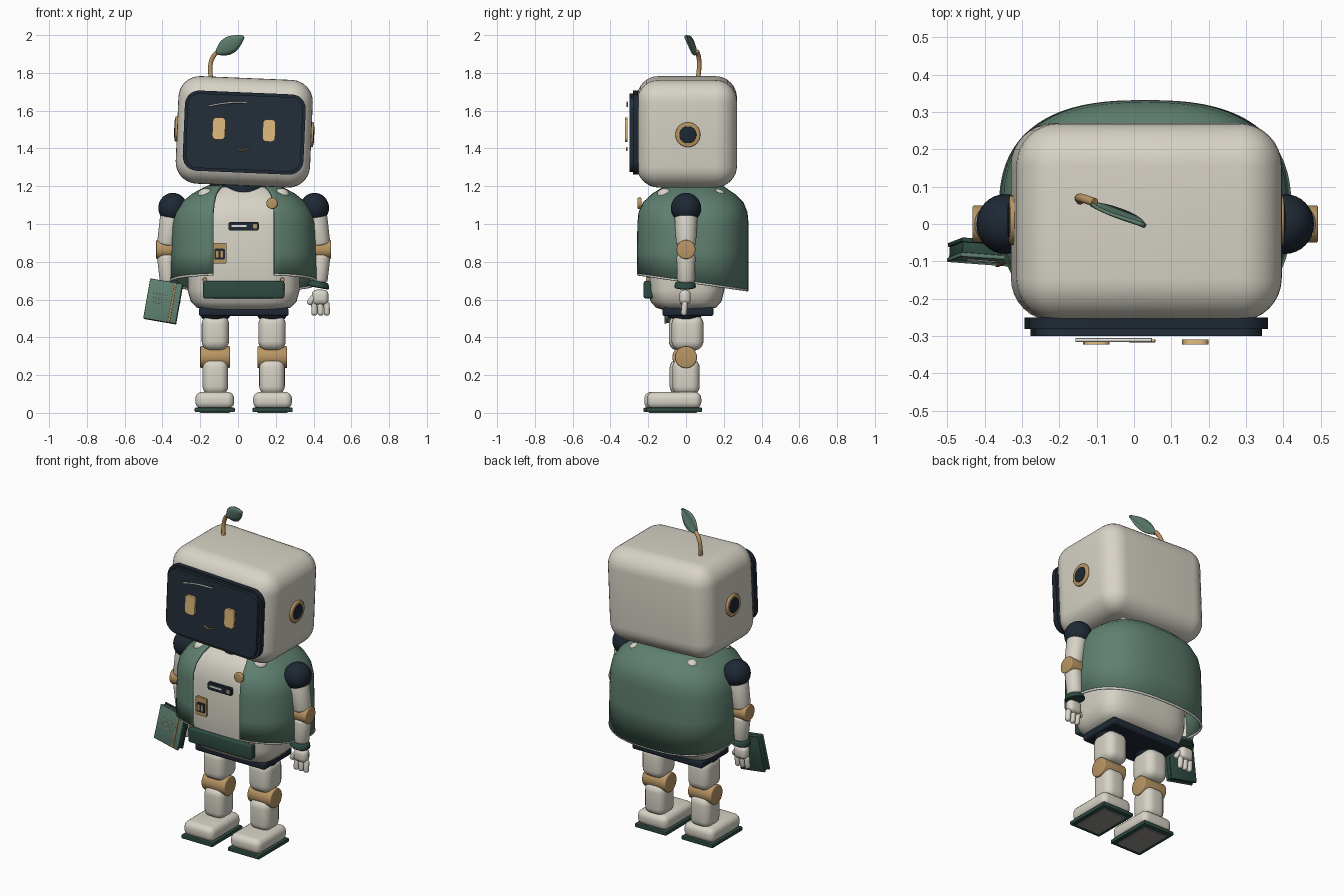
import bpy, bmesh, math
from mathutils import Vector, Matrix

if "Cube" in bpy.data.objects:
    bpy.data.objects.remove(bpy.data.objects["Cube"], do_unlink=True)


def material(name, *rgb):
    m = bpy.data.materials.new(name)
    m.use_nodes = True
    m.diffuse_color = (*rgb, 1)
    m.node_tree.nodes["Principled BSDF"].inputs["Base Color"].default_value = (*rgb, 1)
    return m


CREAM = material("cream shell", .68, .65, .565)
GREEN = material("sage green", .114, .216, .162)
DARK = material("dark green", .027, .07, .052)
NAVY = material("navy", .013, .021, .034)
SCREEN = material("screen glass", .017, .028, .042)
TAN = material("brass tan", .48, .30, .125)
AMBER = material("amber glow", .76, .50, .21)
WHITE = material("soft white", .78, .77, .71)
GREY = material("sole grey", .30, .275, .26)
C = .03  # body centre line


def make(name, bm, mat, loc=(0, 0, 0), rot=None):
    bmesh.ops.recalc_face_normals(bm, faces=bm.faces[:])
    for f in bm.faces:
        f.smooth = True
    for e in bm.edges:
        e.smooth = e.calc_face_angle(0) < math.radians(35)
    me = bpy.data.meshes.new(name)
    bm.to_mesh(me)
    bm.free()
    me.materials.append(mat)
    o = bpy.data.objects.new(name, me)
    bpy.context.collection.objects.link(o)
    o.matrix_basis = Matrix.Translation(loc) @ (rot.to_4x4() if rot else Matrix())
    return o


def box(name, loc, size, bevel, mat, segs=4, flat=False):
    """Rounded box; flat rounds only the outline seen from the front."""
    bm = bmesh.new()
    bmesh.ops.create_cube(bm, size=1)
    bmesh.ops.scale(bm, vec=size, verts=bm.verts[:])
    edges = [e for e in bm.edges
             if not flat or abs((e.verts[0].co - e.verts[1].co).normalized().y) > .9]
    bmesh.ops.bevel(bm, geom=edges, offset=bevel, segments=segs, profile=.5,
                    affect='EDGES', clamp_overlap=True)
    return make(name, bm, mat, loc)


def rod(name, a, b, r1, mat, r2=None, bevel=.006, segs=32):
    """Cylinder between two points with softened ends."""
    a, b = Vector(a), Vector(b)
    bm = bmesh.new()
    bmesh.ops.create_cone(bm, cap_ends=True, segments=segs, radius1=r1,
                          radius2=r2 or r1, depth=(b - a).length)
    rims = [e for e in bm.edges if abs(e.verts[0].co.z - e.verts[1].co.z) < 1e-5]
    bmesh.ops.bevel(bm, geom=rims, offset=bevel, segments=3, profile=.5, affect='EDGES')
    return make(name, bm, mat, (a + b) / 2, (b - a).to_track_quat('Z', 'Y').to_matrix())


def ball(name, loc, size, mat):
    bm = bmesh.new()
    bmesh.ops.create_uvsphere(bm, u_segments=32, v_segments=16, radius=1)
    bmesh.ops.scale(bm, vec=size, verts=bm.verts[:])
    return make(name, bm, mat, loc)


def tube(name, pts, r, mat):
    cu = bpy.data.curves.new(name, 'CURVE')
    cu.dimensions, cu.bevel_depth, cu.bevel_resolution = '3D', r, 3
    cu.use_fill_caps = True
    sp = cu.splines.new('BEZIER')
    sp.bezier_points.add(len(pts) - 1)
    for p, co in zip(sp.bezier_points, pts):
        p.co = co
        p.handle_left_type = p.handle_right_type = 'AUTO'
    cu.materials.append(mat)
    o = bpy.data.objects.new(name, cu)
    bpy.context.collection.objects.link(o)
    return o


def loft(name, rows, mat, closed):
    bm = bmesh.new()
    rings = [[bm.verts.new(p) for p in row] for row in rows]
    n = len(rings[0])
    for lo, hi in zip(rings, rings[1:]):
        for i in range(n if closed else n - 1):
            j = (i + 1) % n
            bm.faces.new((lo[i], lo[j], hi[j], hi[i]))
    if closed:
        bm.faces.new(rings[0])
        bm.faces.new(rings[-1])
    return make(name, bm, mat)


def oval(t, hx, hy, n, cy=0):
    """Point on a squarish oval; t = 0 is the front."""
    s, c = math.sin(t), math.cos(t)
    return (C + hx * math.copysign(abs(s) ** (2 / n), s),
            cy - hy * math.copysign(abs(c) ** (2 / n), c))


# Torso
TORSO = [(.545, .2, .12), (.558, .25, .16), (.59, .28, .188), (.65, .297, .203),
         (.8, .295, .21), (1, .28, .207), (1.1, .25, .19), (1.15, .2, .15), (1.195, .13, .1)]
loft("torso", [[(*oval(math.tau * i / 64, hx, hy, 3.8), z) for i in range(64)]
               for z, hx, hy in TORSO], CREAM, True)
box("pelvis", (C, .01, .535), (.475, .27, .045), .012, NAVY)
rod("neck", (C, 0, 1.15), (C, 0, 1.22), .13, NAVY)

# Cape: open at the front, with a hem that drops toward the back
CAPE = [(0, .385, .295, .16), (.85, .38, .295, .16), (1, .375, .295, .16),
        (1.06, .36, .29, .16), (1.11, .325, .27, .155), (1.155, .27, .225, .145),
        (1.185, .215, .18, .13), (1.205, .17, .15, .11)]
rows = []
for z, hx, hy, gap in CAPE:
    t0 = math.asin((gap / hx) ** 1.3)
    row = []
    for i in range(65):
        x, y = oval(t0 + (math.tau - 2 * t0) * i / 64, hx, hy, 2.6, .03)
        row.append((x, y, z or .697 - .145 * y))
    rows.append(row)
cape = loft("cape", rows, GREEN, False)
solid = cape.modifiers.new("thickness", 'SOLIDIFY')
solid.thickness, solid.offset = .012, 0
tube("cape_hem_trim", rows[0], .007, WHITE)
rod("cape_clasp", (.18, -.235, 1.11), (.18, -.258, 1.11), .03, TAN)
for side in (-1, 1):
    ball("front_shoulder_patch", (C + side * .2, -.113, 1.155), (.042, .04, .034), CREAM)
    ball("back_shoulder_patch", (C + side * .19, .172, 1.155), (.036, .034, .03), CREAM)

# Chest details
box("name_bar", (C, -.212, .988), (.16, .02, .045), .008, NAVY, flat=True)
box("name_bar_line", (.005, -.223, .99), (.08, .006, .01), .002, WHITE, flat=True)
box("name_bar_light", (.09, -.223, .988), (.022, .006, .022), .004, TAN, flat=True)
box("badge", (-.0975, -.208, .845), (.075, .022, .11), .008, TAN, flat=True)
box("badge_emblem", (-.0975, -.22, .84), (.055, .006, .058), .006, NAVY, flat=True)
for dx in (-.012, .012):
    box("badge_mark", (-.0975 + dx, -.224, .84), (.012, .004, .036), .003, TAN, flat=True)
box("belt_pouch", (C, -.2, .652), (.43, .05, .092), .012, DARK)
for side in (-1, 1):
    rod("pouch_stud", (C + side * .205, -.19, .705), (C + side * .205, -.212, .705), .012, TAN, bevel=.003)

# Arms, hands, legs and feet
for side, label in ((-1, "right"), (1, "left")):
    def at(dx, y, z):
        return (C + side * dx, y, z)

    ball(label + "_shoulder", at(.375, 0, 1.085), (.077, .08, .08), NAVY)
    rod(label + "_upper_arm", at(.378, 0, 1.06), at(.408, 0, .885), .062, CREAM, .052, .015)
    rod(label + "_elbow", at(.358, 0, .865), at(.463, 0, .865), .05, TAN)
    rod(label + "_forearm", at(.41, 0, .838), at(.397, 0, .69), .05, CREAM, .046, .015)
    rod(label + "_cuff", at(.4, -.005, .695), at(.394, -.005, .662), .05, DARK, .06, .01)
    box(label + "_palm", at(.405, -.005, .612), (.088, .06, .08), .026, CREAM)
    for dx in (.373, .406, .439):
        rod(label + "_finger", at(dx, -.005, .59), at(dx + .002, -.012, .515), .016, CREAM, bevel=.013, segs=16)
    rod(label + "_thumb", at(.38, -.01, .625), at(.342, -.016, .575), .016, CREAM, bevel=.013, segs=16)

    y = 0 if side > 0 else -.014
    ball(label + "_hip", at(.15, y, .525), (.08, .085, .05), NAVY)
    box(label + "_thigh", at(.15, y + .008, .425), (.145, .17, .19), .05, CREAM, 5)
    rod(label + "_knee", at(.072, y, .295), at(.23, y, .295), .058, TAN)
    box(label + "_shin", at(.15, y, .19), (.135, .145, .19), .045, CREAM, 5)
    box(label + "_foot", at(.153, y - .063, .066), (.205, .288, .09), .036, CREAM, 5)
    box(label + "_sole", at(.153, y - .063, .016), (.212, .296, .024), .006, DARK, 2)
    box(label + "_sole_pad", at(.153, y - .063, .004), (.16, .24, .008), .002, GREY, 1)

# Book held in the right hand
book = [
    box("book_front_cover", (0, -.02, 0), (.175, .012, .215), .004, GREEN, 2),
    box("book_pages", (0, 0, 0), (.165, .032, .205), .003, DARK, 2),
    box("book_back_cover", (0, .02, 0), (.175, .012, .215), .004, DARK, 2),
    box("book_band", (.05, -.027, 0), (.01, .004, .212), .001, TAN, 1)]
for i in range(3):
    book.append(box("book_line", (-.018, -.027, .035 - i * .024), (.075 - i * .008, .004, .005),
                    .001, WHITE, 1))
turn = Matrix.Translation((-.396, -.075, .59)) @ Matrix.Rotation(-.06, 4, 'Z') \
    @ Matrix.Rotation(-.08, 4, 'X') @ Matrix.Rotation(.17, 4, 'Y')
for o in book:
    o.matrix_basis = turn @ o.matrix_basis

# Head, built about its own centre and then tilted
head = [
    box("head", (0, .005, 0), (.712, .53, .57), .115, CREAM, 8),
    box("screen_frame", (0, -.266, -.004), (.64, .03, .425), .075, NAVY, 6, True),
    box("screen", (0, -.285, -.004), (.61, .03, .395), .065, SCREEN, 6, True),
    tube("smile", [(-.043, -.313, -.086), (-.008, -.313, -.098), (.027, -.313, -.086)], .004, AMBER),
    tube("screen_glint", [(-.195, -.311, .128), (-.11, -.311, .147), (.008, -.311, .157)], .005, WHITE)]
for side in (-1, 1):
    head.append(box("eye", (side * .133 - .002, -.316, .012), (.068, .014, .118), .022, AMBER, 5, True))
    head.append(rod("ear_ring", (side * .345, .01, 0), (side * .368, .01, 0), .066, TAN))
    head.append(rod("ear_disc", (side * .35, .01, 0), (side * .371, .01, 0), .045, NAVY, bevel=.003))
tilt = Matrix.Translation((.033, 0, 1.488)) @ Matrix.Rotation(.042, 4, 'Y')
for o in head:
    o.matrix_basis = tilt @ o.matrix_basis

# Sprout on top of the head
tube("sprout_stem", [(-.143, .062, 1.76), (-.146, .07, 1.84), (-.132, .067, 1.885),
                     (-.105, .058, 1.915)], .012, TAN)
base, along = Vector((-.112, .058, 1.905)), Vector((.142, -.057, .088))
up = along.cross(Vector((.3, .9, .22))).normalized()
up = up if up.z > 0 else -up
bulge = along.cross(up).normalized() * .008
leaf_rows = []
for i in range(17):
    s = i / 16
    w = .002 + .043 * math.sin(math.pi * s ** .9) ** .85 if 0 < i < 16 else .002
    mid = base + along * s
    leaf_rows.append([mid + up * w * k + bulge * (1 - k * k) for k in (-1, -.5, 0, .5, 1)])
leaf = loft("sprout_leaf", leaf_rows, GREEN, False)
leaf_solid = leaf.modifiers.new("thickness", 'SOLIDIFY')
leaf_solid.thickness, leaf_solid.offset = .009, 0
